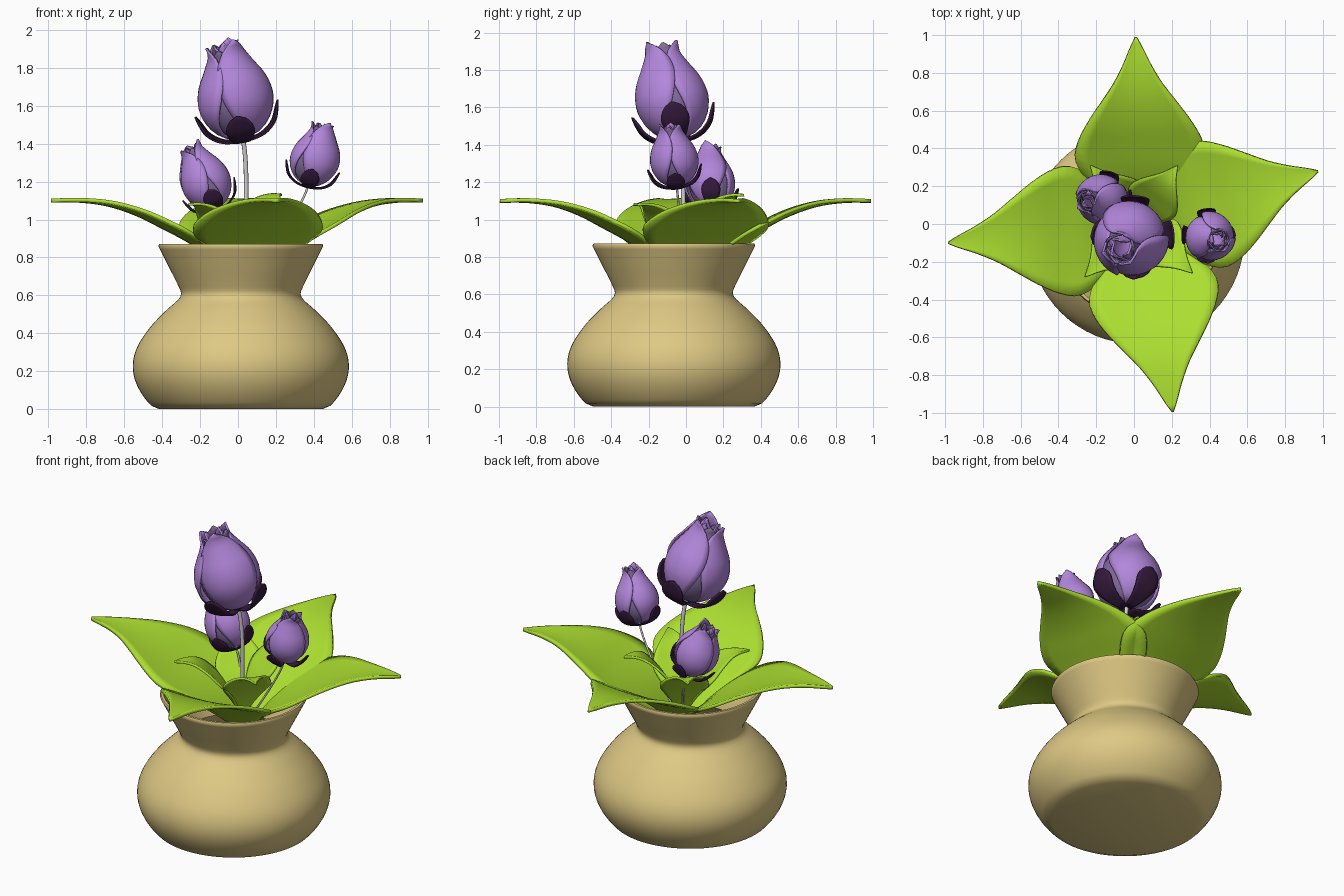
import bpy, bmesh, math
from mathutils import Vector, Matrix

cube = bpy.data.objects.get("Cube")
if cube:
    bpy.data.objects.remove(cube, do_unlink=True)


def material(name, rgb):
    m = bpy.data.materials.new(name)
    m.use_nodes = True
    m.diffuse_color = (*rgb, 1)
    m.node_tree.nodes["Principled BSDF"].inputs["Base Color"].default_value = (*rgb, 1)
    return m


CLAY = material("clay", (0.73, 0.58, 0.23))
LEAF = material("leaf green", (0.41, 0.73, 0.03))
PETAL = material("petal purple", (0.45, 0.24, 0.71))
BUD = material("inner petal grey purple", (0.22, 0.15, 0.33))
SEPAL = material("sepal dark plum", (0.035, 0.01, 0.045))
STEM = material("stem pale grey", (0.65, 0.65, 0.65))


def ease(points, t):
    """Smooth Hermite curve through (t, value) points."""
    def slope(i):
        a, b = points[max(i - 1, 0)], points[min(i + 1, len(points) - 1)]
        return (b[1] - a[1]) / (b[0] - a[0])
    i = 0
    while i < len(points) - 2 and t > points[i + 1][0]:
        i += 1
    (x0, y0), (x1, y1) = points[i], points[i + 1]
    h = x1 - x0
    s = min(max((t - x0) / h, 0), 1)
    return ((1 + 2 * s) * (1 - s) ** 2 * y0 + s * (1 - s) ** 2 * h * slope(i)
            + s * s * (3 - 2 * s) * y1 - s * s * (1 - s) * h * slope(i + 1))


def finish(obj, mat, angle=50):
    obj.data.materials.append(mat)
    bpy.ops.object.select_all(action='DESELECT')
    obj.select_set(True)
    bpy.context.view_layer.objects.active = obj
    bpy.ops.object.shade_smooth_by_angle(angle=math.radians(angle))


def sheet(name, mat, point, thickness, rows=18, cols=10, matrix=Matrix()):
    """Thin curved sheet from point(u, v), u in 0..1 and v in -1..1."""
    bm = bmesh.new()
    grid = [[bm.verts.new(matrix @ Vector(point(i / rows, 2 * j / cols - 1)))
             for j in range(cols + 1)] for i in range(rows + 1)]
    for i in range(rows):
        for j in range(cols):
            bm.faces.new((grid[i][j], grid[i][j + 1], grid[i + 1][j + 1], grid[i + 1][j]))
    mesh = bpy.data.meshes.new(name)
    bm.to_mesh(mesh)
    bm.free()
    obj = bpy.data.objects.new(name, mesh)
    bpy.context.collection.objects.link(obj)
    finish(obj, mat)
    solid = obj.modifiers.new("thickness", 'SOLIDIFY')
    solid.thickness = thickness
    solid.offset = 0


# Pot: turned profile, outside then inside
OUTER = [(0, 0.43), (0.02, 0.475), (0.12, 0.545), (0.22, 0.57), (0.32, 0.55), (0.43, 0.48),
         (0.52, 0.395), (0.58, 0.328), (0.61, 0.315), (0.65, 0.33), (0.75, 0.38), (0.86, 0.435)]
profile = [(0, 0)] + [(ease(OUTER, 0.86 * i / 48), 0.86 * i / 48) for i in range(49)]
profile += [(0.43, 0.872), (0.415, 0.872)]
profile += [(ease(OUTER, z) - 0.03, z) for z in [0.85 - 0.05 * i for i in range(17)]] + [(0, 0.04)]
bm = bmesh.new()
verts = [bm.verts.new((r, 0, z)) for r, z in profile]
edges = [bm.edges.new(pair) for pair in zip(verts, verts[1:])]
bmesh.ops.spin(bm, geom=verts + edges, cent=(0, 0, 0), axis=(0, 0, 1),
               angle=2 * math.pi, steps=64, use_duplicate=False)
bmesh.ops.remove_doubles(bm, verts=bm.verts, dist=0.0005)
bmesh.ops.recalc_face_normals(bm, faces=bm.faces)
mesh = bpy.data.meshes.new("pot")
bm.to_mesh(mesh)
bm.free()
pot = bpy.data.objects.new("pot", mesh)
bpy.context.collection.objects.link(pot)
pot.location = (0.015, -0.065, 0)
finish(pot, CLAY)

# Leaves: height and half width along the outward distance
LEAF_Z = [(0.05, 0.66), (0.12, 0.75), (0.2, 0.83), (0.3, 0.9), (0.42, 0.965), (0.55, 1.03),
          (0.7, 1.08), (0.85, 1.1), (1, 1.1)]
LEAF_W = [(0.05, 0.06), (0.2, 0.24), (0.28, 0.31), (0.36, 0.345), (0.45, 0.325), (0.55, 0.27),
          (0.65, 0.2), (0.75, 0.13), (0.85, 0.075), (0.95, 0.03), (1, 0.004)]


def leaf(name, root, tip, width, rise, tip_z, thickness):
    axis = Vector(tip) - Vector(root)
    side = Vector((-axis.y, axis.x)).normalized()

    def point(u, v):
        d = 0.05 + 0.95 * u
        w = ease(LEAF_W, d) * width
        p = Vector(root) + axis * d + side * w * v
        return p.x, p.y, tip_z + (ease(LEAF_Z, d) - 1.1) * rise + 0.08 * w * (v * v - 0.3)
    sheet(name, LEAF, point, thickness, rows=26)


for place, tip in {"back": (0.01, 0.99), "left": (0.975, 0.28),
                   "front": (0.205, -0.995), "right": (-0.985, -0.1)}.items():
    leaf(place + "_large_leaf", (0.045, 0), tip, 1, 1, 1.1, 0.02)
for place, tip, z in [("front_left", (0.31, -0.26), 1.08), ("front_right", (-0.26, -0.28), 1.08),
                      ("back_left", (0.23, 0.31), 1.13), ("back_right", (-0.23, 0.31), 1.08)]:
    leaf(place + "_small_leaf", (0.02, 0.01), tip, 0.42, 0.8, z, 0.014)

# Flowers: bud radius, petal spread and sepal shape along the height
BUD_R = [(0, 0.03), (0.05, 0.16), (0.13, 0.255), (0.25, 0.325), (0.4, 0.355), (0.58, 0.32),
         (0.76, 0.225), (0.9, 0.16), (1, 0.165)]
SPREAD = [(0, 30), (0.25, 46), (0.5, 60), (0.75, 66), (0.88, 50), (0.96, 22), (1, 1)]
SEPAL_R = [(0, 0.03), (0.2, 0.2), (0.5, 0.335), (0.8, 0.39), (1, 0.41)]
SEPAL_W = [(0, 0.04), (0.3, 0.1), (0.65, 0.14), (0.9, 0.09), (1, 0.01)]


def flower(name, base, top, girth, spin, stem):
    base, axis = Vector(base), Vector(top) - Vector(base)
    size = axis.length
    turn = Vector((0, 0, 1)).rotation_difference(axis).to_matrix().to_4x4()
    frame = Matrix.Translation(base) @ turn @ Matrix.Diagonal((size * girth, size * girth, size, 1))

    def petal(part, mat, azimuth, scale, height, swirl):
        def point(u, v):
            a = math.radians(azimuth + ease(SPREAD, u) * v)
            r = ease(BUD_R, u) * scale * (1 + swirl * v)
            return r * math.cos(a), r * math.sin(a), u * height
        sheet(f"{name}_{part}", mat, point, 0.022 * size, matrix=frame)

    def sepal(part, azimuth):
        across = Vector((-math.sin(azimuth), math.cos(azimuth), 0))
        out = Vector((math.cos(azimuth), math.sin(azimuth), 0))

        def point(u, v):
            w = ease(SEPAL_W, u) * v
            r = ease(SEPAL_R, u) - 1.1 * w * w
            return out * r + across * w + Vector((0, 0, -0.03 + 0.33 * u ** 1.4))
        sheet(f"{name}_{part}", SEPAL, point, 0.02 * size, rows=12, cols=6, matrix=frame)

    for i in range(3):
        petal(f"outer_petal_{i + 1}", PETAL, spin + 120 * i, 1.0, 1 - 0.025 * i, 0.05)
        petal(f"inner_petal_{i + 1}", BUD, spin + 60 + 120 * i, 0.87, 0.96 - 0.02 * i, 0.05)
        petal(f"heart_petal_{i + 1}", PETAL, spin + 20 + 120 * i, 0.55, 0.95, 0.12)
    for i in range(4):
        sepal(f"sepal_{i + 1}", math.pi * (i / 2 - 0.5))

    # Stem curve from inside the pot to the flower
    curve = bpy.data.curves.new(name + "_stem", 'CURVE')
    curve.dimensions = '3D'
    curve.bevel_depth = stem
    curve.bevel_resolution = 3
    spline = curve.splines.new('BEZIER')
    spline.bezier_points.add(1)
    foot = Vector((0.03, 0, 0.6))
    ends = [(foot, (base - foot) * 0.35), (base, axis * 0.35)]
    for p, (co, pull) in zip(spline.bezier_points, ends):
        p.co, p.handle_left, p.handle_right = co, co - pull, co + pull
    curve.materials.append(STEM)
    bpy.context.collection.objects.link(bpy.data.objects.new(name + "_stem", curve))


flower("tall_flower", (0.025, -0.04, 1.43), (-0.085, -0.14, 1.95), 1, -50, 0.012)
flower("right_flower", (-0.11, 0.135, 1.06), (-0.265, 0.125, 1.4), 0.97, -20, 0.006)
flower("left_flower", (0.37, -0.05, 1.18), (0.455, -0.09, 1.52), 1, -65, 0.006)
